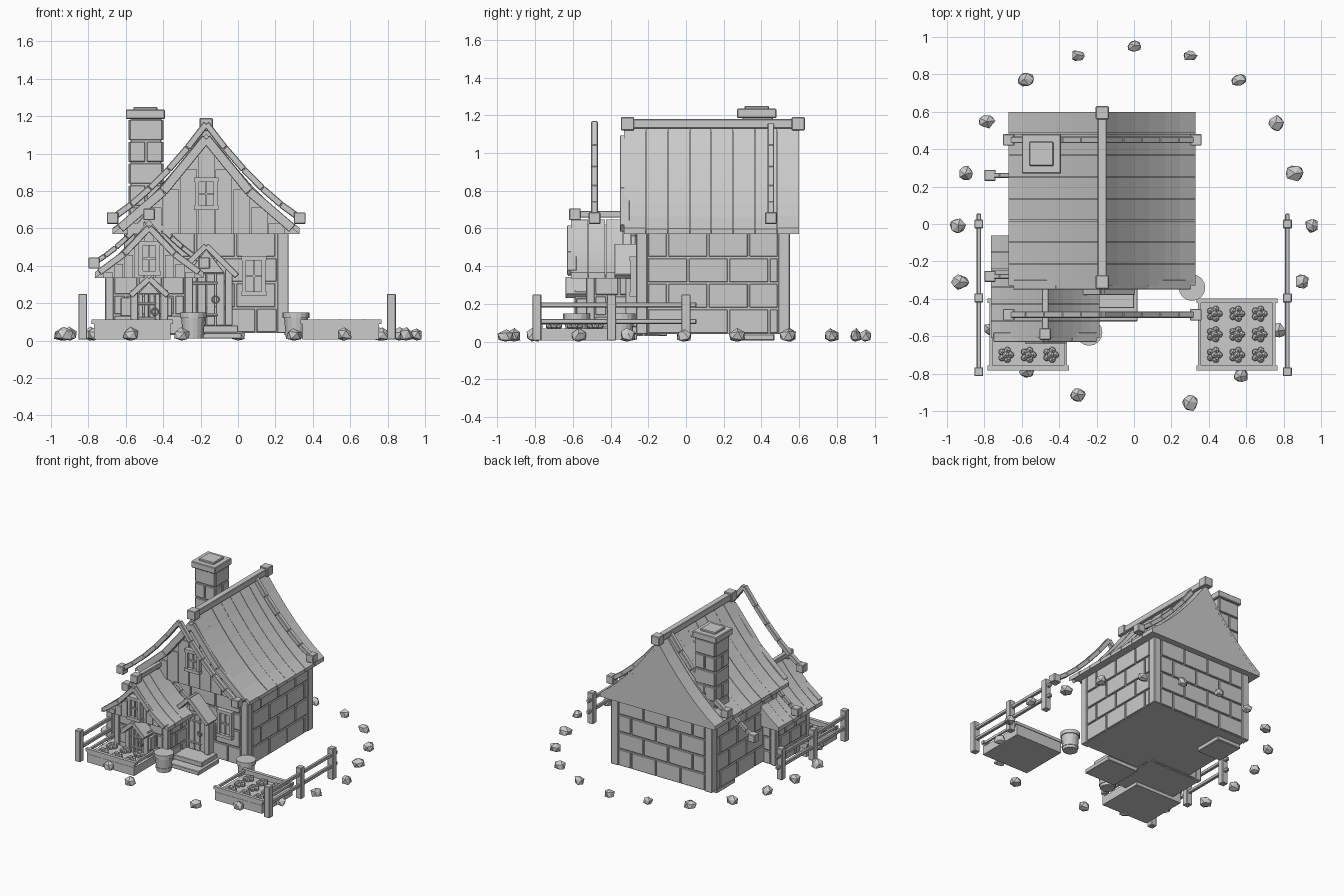
import bpy, bmesh, math, random
from mathutils import Matrix, Vector

random.seed(4)
if "Cube" in bpy.data.objects:
    bpy.data.objects.remove(bpy.data.objects["Cube"])

grey = bpy.data.materials.new("plain_grey")
grey.use_nodes = True
grey.diffuse_color = (0.6, 0.6, 0.6, 1)
grey.node_tree.nodes["Principled BSDF"].inputs["Base Color"].default_value = (0.6, 0.6, 0.6, 1)


def finish(name, bm, bevel=0):
    bmesh.ops.recalc_face_normals(bm, faces=bm.faces)
    mesh = bpy.data.meshes.new(name)
    bm.to_mesh(mesh)
    bm.free()
    mesh.materials.append(grey)
    ob = bpy.data.objects.new(name, mesh)
    bpy.context.collection.objects.link(ob)
    if bevel:
        mod = ob.modifiers.new("soft_edges", "BEVEL")
        mod.width, mod.segments = bevel, 1
    return ob


def box(bm, x0, x1, y0, y1, z0, z1):
    centre = Vector((x0 + x1, y0 + y1, z0 + z1)) / 2
    size = Matrix.Diagonal((x1 - x0, y1 - y0, z1 - z0, 1))
    bmesh.ops.create_cube(bm, size=1, matrix=Matrix.Translation(centre) @ size)


def cube(bm, x, y, z, s):
    box(bm, x - s, x + s, y - s, y + s, z - s, z + s)


def bar(bm, a, b, thick, y0, y1):
    """Sloped board between two (x, z) points."""
    dx, dz = b[0] - a[0], b[1] - a[1]
    centre = Vector(((a[0] + b[0]) / 2, (y0 + y1) / 2, (a[1] + b[1]) / 2))
    mat = Matrix.Translation(centre) @ Matrix.Rotation(-math.atan2(dz, dx), 4, "Y")
    mat = mat @ Matrix.Diagonal((math.hypot(dx, dz), y1 - y0, thick, 1))
    bmesh.ops.create_cube(bm, size=1, matrix=mat)


def prism(bm, pts, y0, y1):
    """Extrude an (x, z) outline along y."""
    face = bm.faces.new([bm.verts.new((x, y0, z)) for x, z in pts])
    new = bmesh.ops.extrude_face_region(bm, geom=[face])["geom"]
    verts = [v for v in new if isinstance(v, bmesh.types.BMVert)]
    bmesh.ops.translate(bm, verts=verts, vec=(0, y1 - y0, 0))


def sweep(cx, half, z0, z1, side=1, n=6):
    """Sagging roof line from ridge to eave."""
    ts = [i / n for i in range(n + 1)]
    return [(cx + side * half * t, z0 + (z1 - z0) * (1 - t - 0.35 * t * (1 - t))) for t in ts]


def stones(bm, along, at, u0, u1, z0, z1, rows, length):
    """Staggered blocks on a wall lying along x or y."""
    h, gap, out = (z1 - z0) / rows, 0.005, 0.011
    for r in range(rows):
        u = u0 - (length / 2 if r % 2 else 0)
        while u < u1 - 0.02:
            a, b = max(u, u0) + gap, min(u + length, u1) - gap
            zz = (z0 + r * h + gap, z0 + (r + 1) * h - gap)
            if b - a > 0.02:
                if along == "x":
                    box(bm, a, b, at - out, at + out, *zz)
                else:
                    box(bm, at - out, at + out, a, b, *zz)
            u += length


def window(name, x, z, w, h, y):
    bm = bmesh.new()
    box(bm, x - w, x + w, y - 0.01, y + 0.03, z - h, z + h)
    for s in (-1, 1):
        xs, zs = x + s * w, z + s * h
        box(bm, xs - 0.011, xs + 0.011, y - 0.03, y + 0.03, z - h, z + h)
        box(bm, x - w - 0.015, x + w + 0.015, y - 0.035, y + 0.03, zs - 0.012, zs + 0.012)
    box(bm, x - 0.005, x + 0.005, y - 0.02, y, z - h, z + h)
    box(bm, x - w, x + w, y - 0.02, y, z - 0.005, z + 0.005)
    finish(name, bm)


def door(prefix, x, y, w, z0, z1, reach, hood_half, hood_low, hood_top):
    bm = bmesh.new()
    for i in range(4):
        a = x - w + i * w / 2
        box(bm, a + 0.002, a + w / 2 - 0.002, y - 0.03, y + 0.02, z0, z1)
    for z in (z0 + 0.05, z1 - 0.06):
        box(bm, x - w, x + w * 0.6, y - 0.036, y, z, z + 0.015)
    for s in (-1, 1):
        box(bm, x + s * (w + 0.02) - 0.02, x + s * (w + 0.02) + 0.02, y - 0.05, y + 0.02, z0, z1 + 0.02)
    prism(bm, [(x - w, z1), (x + w, z1), (x, hood_top - 0.03)], y - 0.03, y + 0.02)
    finish(prefix + "_door", bm, 0.003)
    bm = bmesh.new()
    for s in (-1, 1):
        bar(bm, (x, hood_top - 0.012), (x + s * hood_half, hood_low), 0.032, y - reach, y + 0.02)
    finish(prefix + "_door_hood", bm, 0.003)
    bpy.ops.mesh.primitive_torus_add(major_radius=0.018, minor_radius=0.004, major_segments=12, minor_segments=6,
                                     location=(x + w * 0.5, y - 0.038, (z0 + z1) / 2), rotation=(math.pi / 2, 0, 0))
    bpy.context.object.name = prefix + "_door_ring"
    bpy.context.object.data.materials.append(grey)


def house(prefix, cx, half, y0, y1, z0, z1, rows, length, post):
    """Walls, corner posts and stone blocks."""
    xl, xr = cx - half, cx + half
    bm = bmesh.new()
    box(bm, xl + 0.012, xr - 0.012, y0 + 0.012, y1 - 0.012, z0, z1)
    finish(prefix + "_walls", bm)
    bm = bmesh.new()
    for x in (xl, xr - post):
        for y in (y0, y1 - post):
            box(bm, x, x + post, y, y + post, z0, z1)
    finish(prefix + "_corner_posts", bm, 0.004)
    bm = bmesh.new()
    for x in (xl + 0.012, xr - 0.012):
        stones(bm, "y", x, y0 + post, y1 - post, z0, z1, rows, length)
    for y in (y0 + 0.012, y1 - 0.012):
        stones(bm, "x", y, xl + post, xr - post, z0, z1, rows, length)
    finish(prefix + "_stone_blocks", bm, 0.003)


def roof(prefix, cx, half, y0, y1, z0, z1, planks, board):
    # solid core with vertical gable planks
    left, right = sweep(cx, half, z0, z1 - 0.02, -1), sweep(cx, half, z0, z1 - 0.02)
    bm = bmesh.new()
    prism(bm, left[::-1] + right[1:], y0 + 0.04, y1 - 0.002)
    finish(prefix + "_gable", bm)
    bm = bmesh.new()
    n = 9
    for i in range(n):
        x = cx + half * 0.85 * (2 * i + 1 - n) / n
        w = half * 0.85 / n - 0.003
        t = (abs(x - cx) + w) / half
        top = z0 + (z1 - 0.03 - z0) * (1 - t - 0.35 * t * (1 - t))
        box(bm, x - w, x + w, y0 + 0.03, y0 + 0.05, z0, max(top, z0 + 0.01))
    finish(prefix + "_gable_planks", bm)
    # curved roof planks on both slopes
    bm = bmesh.new()
    step = (y1 - y0) / planks
    for side in (-1, 1):
        for i in range(planks):
            lift = random.uniform(0, 0.008)
            low = sweep(cx, half, z0, z1 - 0.025, side)
            high = [(x, z + 0.025 + lift) for x, z in low]
            prism(bm, low + high[::-1], y0 + i * step + 0.0015, y0 + (i + 1) * step - 0.0015)
    finish(prefix + "_roof_planks", bm)
    # barge boards on the front
    bm = bmesh.new()
    for side in (-1, 1):
        line = sweep(cx, half * 0.92, z0 + 0.03, z1 - board, side, 2)
        for a, b in zip(line, line[1:]):
            bar(bm, a, b, board, y0 - 0.02, y0 + 0.03)
    finish(prefix + "_barge_boards", bm, 0.003)


def rafters(name, cx, half, low, top, ys, thick, block):
    bm = bmesh.new()
    for y in ys:
        for side in (-1, 1):
            line = sweep(cx, half, low, top, side, 5)
            for a, b in zip(line, line[1:]):
                bar(bm, a, b, thick, y - thick / 2, y + thick / 2)
            cube(bm, line[-1][0], y, low, block)
    finish(name, bm, 0.004)


def ridge(name, x, y0, y1, z, thick, block):
    bm = bmesh.new()
    box(bm, x - thick, x + thick, y0, y1, z - thick, z + thick)
    for y in (y0 + block, y1 - block):
        cube(bm, x, y, z, block)
    finish(name, bm, 0.004)


# main house
house("main", -0.17, 0.44, -0.265, 0.55, 0.04, 0.58, 4, 0.215, 0.06)
roof("main", -0.17, 0.5, -0.33, 0.6, 0.57, 1.13, 8, 0.05)
rafters("main_rafters", -0.17, 0.5, 0.655, 1.16, (-0.485, 0.45), 0.035, 0.031)
ridge("main_ridge_beam", -0.17, -0.345, 0.63, 1.155, 0.024, 0.035)
window("upper_window", -0.17, 0.785, 0.05, 0.075, -0.3)
window("lower_window", 0.085, 0.345, 0.052, 0.095, -0.265)
door("main", -0.17, -0.27, 0.1, 0.08, 0.36, 0.11, 0.165, 0.345, 0.52)
bm = bmesh.new()
box(bm, -0.25, 0.02, -0.52, -0.26, 0.01, 0.042)
box(bm, -0.25, 0.0, -0.45, -0.26, 0.044, 0.08)
finish("front_steps", bm, 0.003)

# small wing
house("wing", -0.475, 0.235, -0.53, -0.1, 0.03, 0.35, 3, 0.13, 0.045)
roof("wing", -0.475, 0.29, -0.61, -0.06, 0.335, 0.64, 6, 0.035)
rafters("wing_rafters", -0.475, 0.295, 0.415, 0.68, (-0.28, 0.26), 0.028, 0.03)
ridge("wing_ridge_beam", -0.475, -0.62, -0.05, 0.675, 0.018, 0.031)
window("wing_window", -0.475, 0.44, 0.045, 0.08, -0.59)
door("wing", -0.475, -0.54, 0.06, 0.06, 0.25, 0.1, 0.1, 0.24, 0.345)
bm = bmesh.new()
box(bm, -0.56, -0.39, -0.64, -0.52, 0.01, 0.055)
for x in (-0.6, -0.38):
    box(bm, x - 0.027, x + 0.027, -0.58, -0.52, 0.13, 0.23)
finish("wing_step_and_lanterns", bm, 0.003)

# chimney
bm = bmesh.new()
box(bm, -0.575, -0.41, 0.3, 0.46, 0.02, 1.19)
box(bm, -0.6, -0.39, 0.27, 0.48, 1.185, 1.235)
box(bm, -0.6, -0.39, 0.24, 0.47, 0.005, 0.04)
box(bm, -0.56, -0.43, 0.31, 0.44, 1.23, 1.25)
finish("chimney", bm, 0.005)
bm = bmesh.new()
for x in (-0.575, -0.41):
    stones(bm, "y", x, 0.292, 0.468, 0.6, 1.185, 5, 0.176)
for y in (0.3, 0.46):
    stones(bm, "x", y, -0.583, -0.402, 0.6, 1.185, 5, 0.181)
finish("chimney_blocks", bm, 0.003)

# planters with leafy clumps
for label, x0 in (("right", -0.77), ("left", 0.345)):
    x1 = x0 + 0.41
    bm = bmesh.new()
    box(bm, x0, x1, -0.78, -0.4, 0.005, 0.07)
    for y in (-0.77, -0.41):
        box(bm, x0 - 0.012, x1 + 0.012, y - 0.013, y + 0.013, 0.09, 0.112)
        box(bm, x0, x1, y - 0.008, y + 0.008, 0.01, 0.092)
    for x in (x0 + 0.006, x1 - 0.006):
        box(bm, x - 0.008, x + 0.008, -0.78, -0.4, 0.09, 0.108)
    finish(label + "_planter", bm)
    bm = bmesh.new()
    for i in range(3):
        for j in range(3):
            px, py = x0 + 0.085 + 0.12 * i, -0.48 - 0.11 * j
            for k in range(6):
                a = k * math.tau / 5
                r = 0.026 if k < 5 else 0
                spot = Vector((px + r * math.cos(a), py + r * math.sin(a), 0.083 + (0.012 if k == 5 else 0)))
                bmesh.ops.create_icosphere(bm, subdivisions=1, radius=0.02, matrix=Matrix.Translation(spot))
    finish(label + "_plants", bm)

# barrels
for label, x, y in (("wing", -0.24, -0.58), ("corner", 0.31, -0.34)):
    bm = bmesh.new()
    for r0, r1, z0, z1 in ((0.054, 0.064, 0.01, 0.125), (0.06, 0.061, 0.03, 0.045), (0.071, 0.071, 0.12, 0.15)):
        bmesh.ops.create_cone(bm, cap_ends=True, segments=16, radius1=r0, radius2=r1, depth=z1 - z0,
                              matrix=Matrix.Translation((x, y, (z0 + z1) / 2)))
    finish(label + "_barrel", bm)

# fences
for label, x in (("right", -0.83), ("left", 0.82)):
    bm = bmesh.new()
    for y in (-0.79, -0.395, 0):
        box(bm, x - 0.024, x + 0.024, y - 0.024, y + 0.024, 0.005, 0.25)
    for z in (0.107, 0.195):
        box(bm, x - 0.012, x + 0.012, -0.79, 0.055, z - 0.013, z + 0.013)
    finish(label + "_fence", bm, 0.004)

# ring of faceted rocks
spots = [(0, .95), (-.3, .9), (.3, .9), (-.58, .77), (.56, .77), (-.79, .55), (.76, .54), (-.9, .27), (.86, .27),
         (-.945, -.01), (.95, -.01), (-.93, -.31), (.9, -.31), (-.77, -.56), (.77, -.57), (-.57, -.79),
         (.57, -.81), (-.3, -.915), (.3, -.955)]
bm = bmesh.new()
for x, y in spots:
    sx, sy = random.uniform(0.036, 0.05), random.uniform(0.032, 0.046)
    mat = Matrix.Translation((x, y, 0.03)) @ Matrix.Diagonal((sx, sy, 0.04, 1))
    made = bmesh.ops.create_icosphere(bm, subdivisions=1, radius=1, matrix=mat)["verts"]
    for v in made:
        v.co += Vector([random.uniform(-0.006, 0.006) for _ in range(3)])
        v.co.z = max(v.co.z, 0)
finish("rocks", bm)
